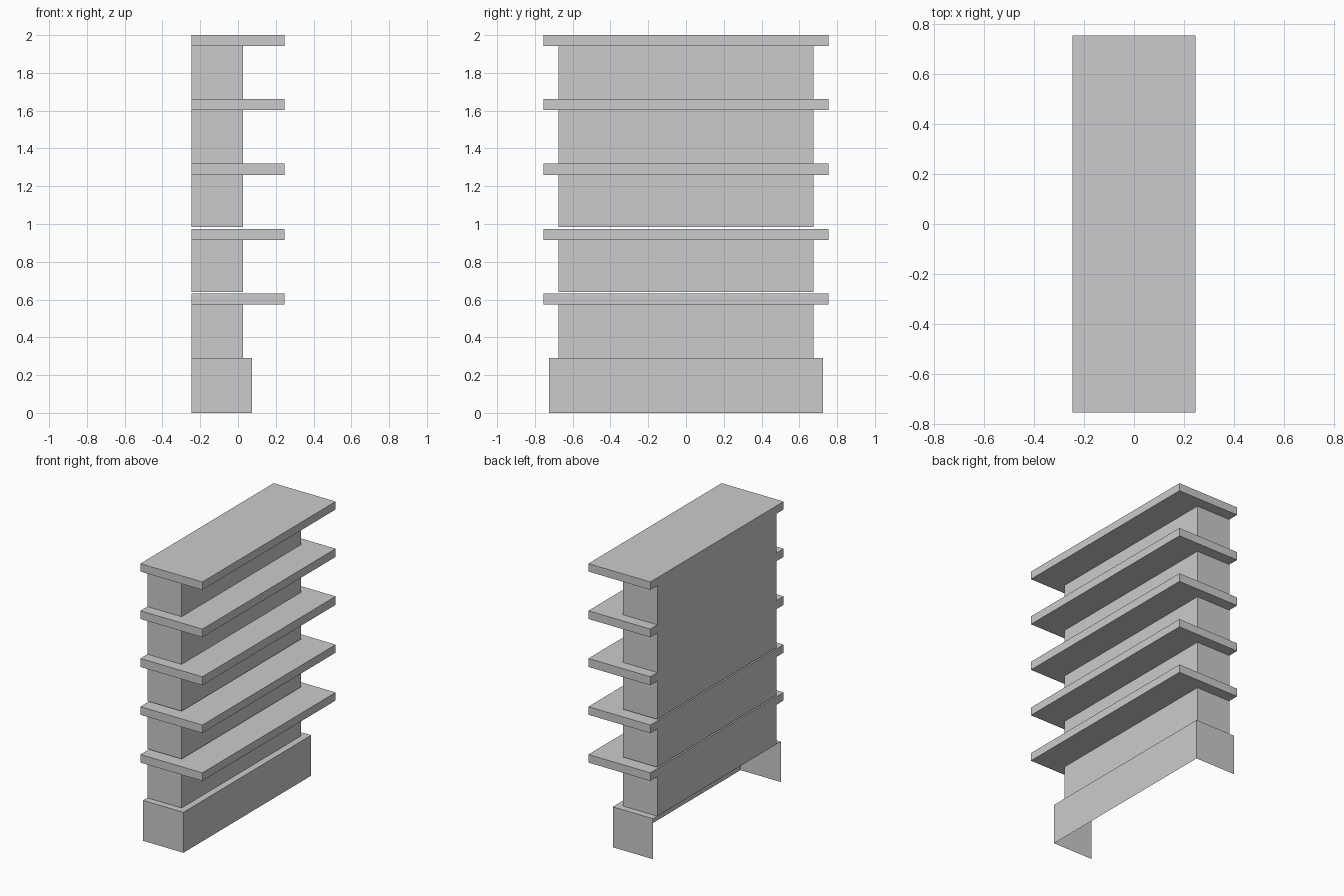
import bpy
import bmesh

if "Cube" in bpy.data.objects:
    bpy.data.objects.remove(bpy.data.objects["Cube"])

BACK = -0.246  # every part is flush at the back


def box(name, front, half_width, z0, z1, open_sides=()):
    """Box from the back plane to x=front; faces whose normals are listed are removed."""
    bm = bmesh.new()
    bmesh.ops.create_cube(bm, size=1)
    bm.normal_update()
    drop = [f for f in bm.faces
            if any(f.normal.dot(n) > 0.9 for n in open_sides)]
    bmesh.ops.delete(bm, geom=drop, context='FACES')
    for v in bm.verts:
        v.co.x = front if v.co.x > 0 else BACK
        v.co.y = half_width if v.co.y > 0 else -half_width
        v.co.z = z1 if v.co.z > 0 else z0
    mesh = bpy.data.meshes.new(name)
    bm.to_mesh(mesh)
    bm.free()
    obj = bpy.data.objects.new(name, mesh)
    bpy.context.collection.objects.link(obj)
    return obj


# Plinth: thin shell, open at the back and underneath
box("plinth", 0.074, 0.724, 0.0, 0.29, [(-1, 0, 0), (0, 0, -1)])

# Overhanging shelves, each carried by a narrower body section
shelves = [(0.573, 0.631), (0.916, 0.974), (1.259, 1.32), (1.603, 1.662), (1.943, 2.0)]
section_bottoms = [0.29, 0.641, 0.984, 1.32, 1.662]
for i, ((low, high), bottom) in enumerate(zip(shelves, section_bottoms), 1):
    box(f"body_section_{i}", 0.026, 0.676, bottom, low)
    box(f"shelf_{i}", 0.246, 0.755, low, high)
